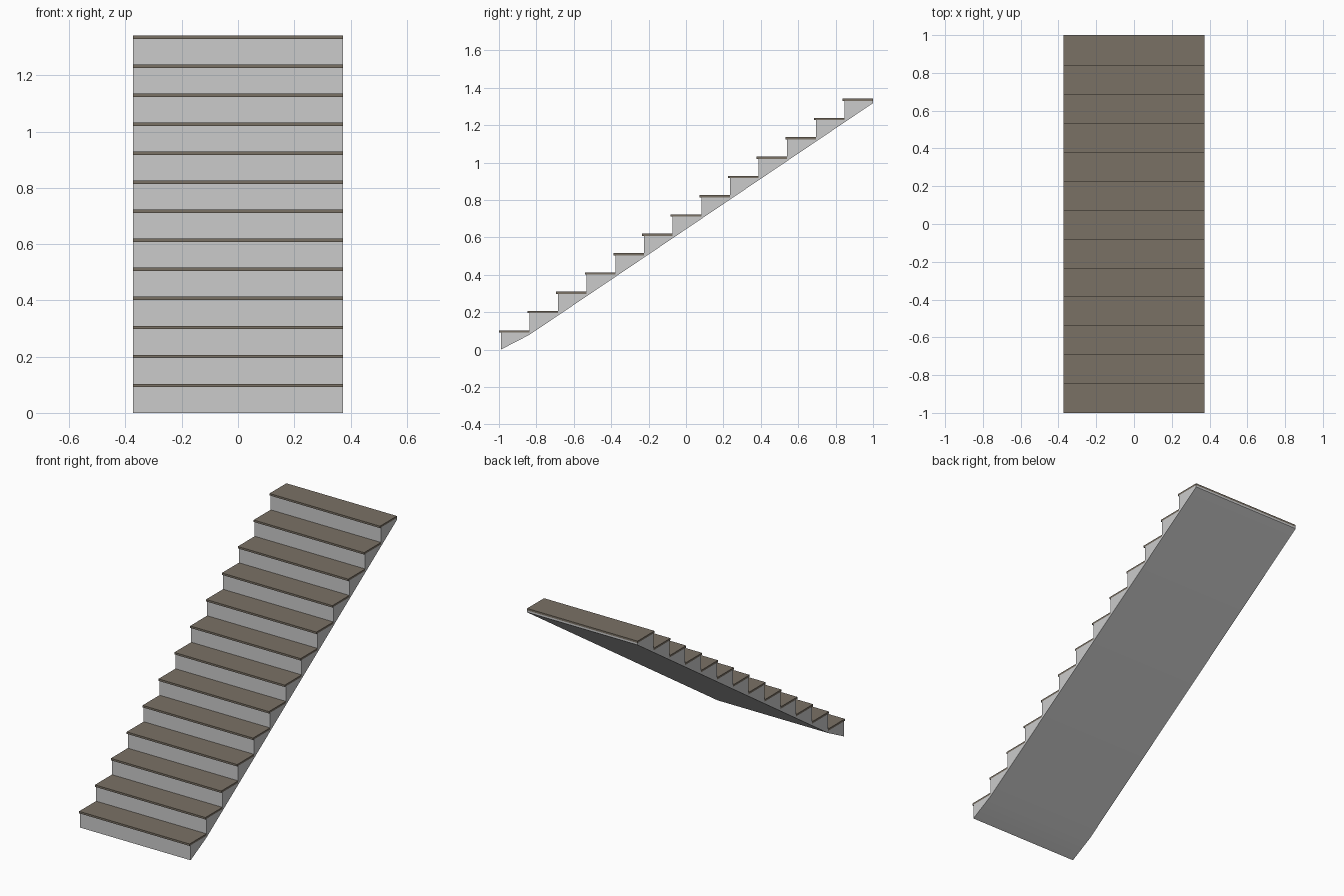
import bpy, bmesh, math

if "Cube" in bpy.data.objects:
    bpy.data.objects.remove(bpy.data.objects["Cube"])

STEPS = 13
HALF_W = 0.373
HEIGHT = 1.342
RISE = HEIGHT / STEPS
THICK = 0.012          # tread thickness
NOSE = 0.01            # tread overhang past the riser
RUN = (2.0 - NOSE) / STEPS


def extrude_profile(name, pts, mat=None):
    """Extrude a (y, z) outline across the full stair width."""
    bm = bmesh.new()
    face = bm.faces.new([bm.verts.new((-HALF_W, y, z)) for y, z in pts])
    res = bmesh.ops.extrude_face_region(bm, geom=[face])
    verts = [v for v in res["geom"] if isinstance(v, bmesh.types.BMVert)]
    bmesh.ops.translate(bm, verts=verts, vec=(2 * HALF_W, 0, 0))
    bmesh.ops.recalc_face_normals(bm, faces=bm.faces)
    mesh = bpy.data.meshes.new(name)
    bm.to_mesh(mesh)
    bm.free()
    obj = bpy.data.objects.new(name, mesh)
    bpy.context.collection.objects.link(obj)
    if mat:
        mesh.materials.append(mat)
    return obj


wood = bpy.data.materials.new("tread_brown")
wood.diffuse_color = (0.195, 0.165, 0.13, 1)
wood.use_nodes = True
wood.node_tree.nodes["Principled BSDF"].inputs["Base Color"].default_value = wood.diffuse_color

# Stair body: stepped top with a sloped underside, kinked at the first step
front = -1 + NOSE
profile = [(front, 0.0)]
for i in range(STEPS):
    z = (i + 1) * RISE - THICK
    profile += [(front + i * RUN, z), (front + (i + 1) * RUN, z)]
slope = RISE / RUN
kink_y = front + RUN
profile += [(1.0, 1.318), (kink_y, 1.318 - slope * (1 - kink_y))]
body = extrude_profile("stair_body", profile)
bpy.context.view_layer.objects.active = body
body.select_set(True)
bpy.ops.object.shade_smooth_by_angle(angle=math.radians(20))

# Treads: thin slabs overhanging each riser
for i in range(STEPS):
    y0 = front + i * RUN
    top = (i + 1) * RISE
    extrude_profile(f"tread_{i + 1}", [
        (y0 - NOSE, top - THICK), (y0 + RUN, top - THICK),
        (y0 + RUN, top), (y0 - NOSE, top)], wood)
